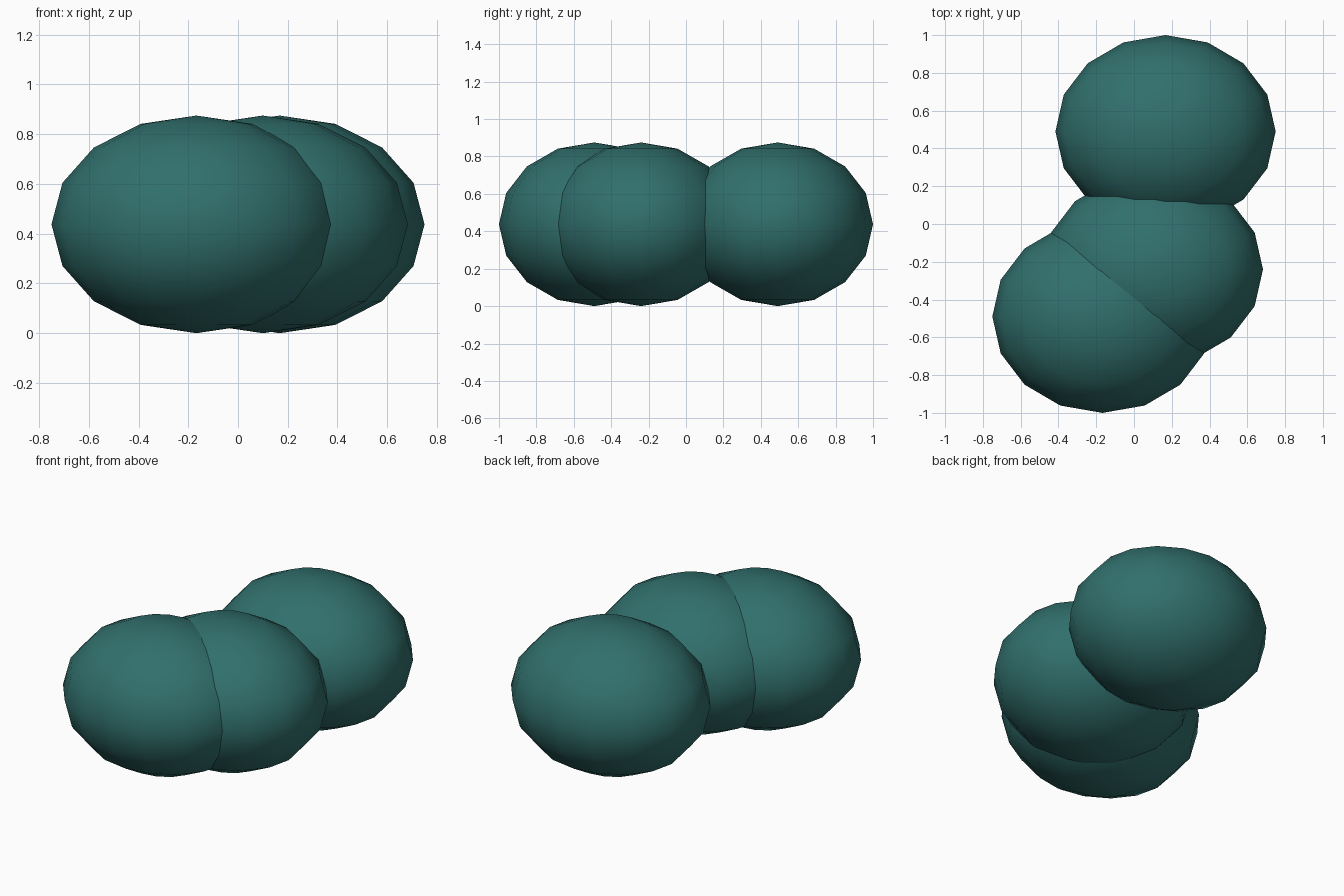
import bpy

if "Cube" in bpy.data.objects:
    bpy.data.objects.remove(bpy.data.objects["Cube"])

RADII = (0.583, 0.51, 0.4375)  # half sizes of every ellipsoid

mat = bpy.data.materials.new("teal")
mat.diffuse_color = (0.03, 0.16, 0.15, 1)
mat.use_nodes = True
mat.node_tree.nodes["Principled BSDF"].inputs["Base Color"].default_value = mat.diffuse_color


def ellipsoid(name, x, y):
    bpy.ops.mesh.primitive_uv_sphere_add(segments=16, ring_count=8, radius=1)
    ob = bpy.context.object
    ob.name = name
    ob.scale = RADII
    ob.location = (x, y, RADII[2])
    bpy.ops.object.transform_apply(location=False, rotation=False, scale=True)
    bpy.ops.object.shade_smooth()
    ob.data.materials.append(mat)


# Three overlapping rounded lobes
ellipsoid("front_lobe", -0.167, -0.49)
ellipsoid("middle_lobe", 0.10, -0.24)
ellipsoid("back_lobe", 0.167, 0.49)
